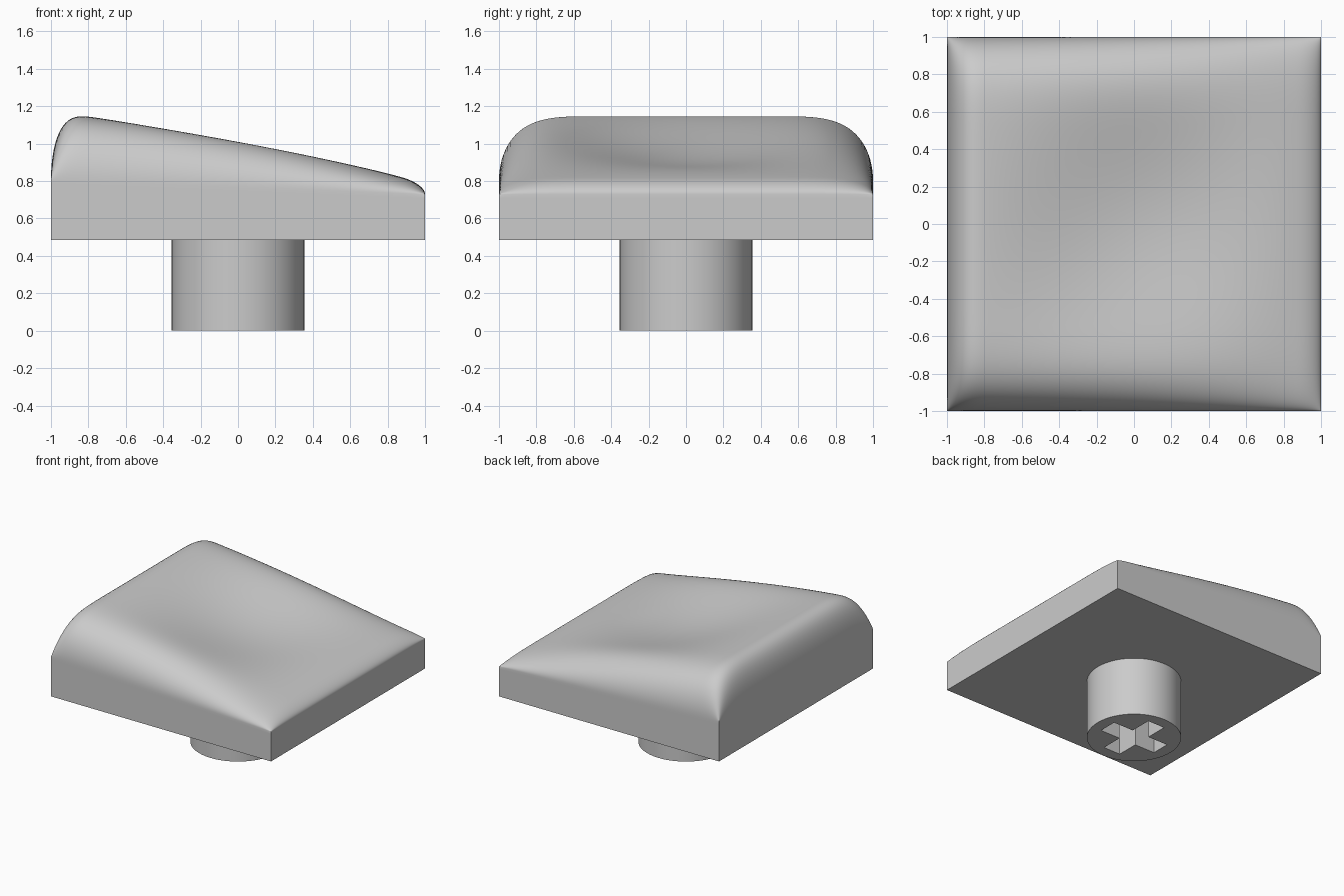
import bpy, bmesh, math
from mathutils import Vector

if "Cube" in bpy.data.objects:
    bpy.data.objects.remove(bpy.data.objects["Cube"])

BASE_Z = 0.485      # underside of the cap
STEM_R = 0.355
SEGMENTS = 72

grey = bpy.data.materials.new("light_grey")
grey.use_nodes = True
color = (0.6, 0.6, 0.6, 1)
grey.diffuse_color = color
grey.node_tree.nodes["Principled BSDF"].inputs["Base Color"].default_value = color


def make_object(name, bm):
    bmesh.ops.recalc_face_normals(bm, faces=bm.faces)
    mesh = bpy.data.meshes.new(name)
    bm.to_mesh(mesh)
    bm.free()
    mesh.materials.append(grey)
    obj = bpy.data.objects.new(name, mesh)
    bpy.context.collection.objects.link(obj)
    return obj


def activate(obj):
    bpy.ops.object.select_all(action="DESELECT")
    obj.select_set(True)
    bpy.context.view_layer.objects.active = obj


def rounding(inset, width, power):
    """Rise from 0 at the rim, vertical at first, to 1 at the given width."""
    t = min(max(inset / width, 0), 1)
    return math.sqrt(max(0, 1 - (1 - t) ** power))


def bump(t, reach):
    return max(0, 1 - (t / reach) ** 2) ** 2


def top_height(x, y):
    rim = 0.77 - 0.04 * x
    crown = 1.025 - 0.19 * x - 0.05 * x * x
    rise = rounding(1 + x, 0.22, 3.2) * rounding(1 - x, 0.14, 3)
    rise *= rounding(1 - abs(y), 0.55, 4)
    dish = 0.1 * bump(x, 0.85) * bump(y, 0.85)
    return rim + (crown - rim) * rise - dish


def extrude_rim(bm, edges, new_z):
    made = bmesh.ops.extrude_edge_only(bm, edges=edges)["geom"]
    for v in made:
        if isinstance(v, bmesh.types.BMVert):
            v.co.z = new_z(v.co.z)
    return [e for e in made if isinstance(e, bmesh.types.BMEdge)
            and len(e.link_faces) == 1]


# Cap: sloped, dished top with finer rows toward the rim, then flat walls
bm = bmesh.new()
bmesh.ops.create_grid(bm, x_segments=SEGMENTS, y_segments=SEGMENTS, size=1)
for v in bm.verts:
    x, y = (math.sin(c * math.pi / 2) for c in v.co.xy)
    v.co = Vector((x, y, top_height(x, y)))
rim_edges = [e for e in bm.edges if e.is_boundary]
rim_edges = extrude_rim(bm, rim_edges, lambda z: z - 0.02)
rim_edges = extrude_rim(bm, rim_edges, lambda z: BASE_Z)
bmesh.ops.contextual_create(bm, geom=rim_edges)
cap = make_object("cap", bm)

# Stem: round post under the cap
bm = bmesh.new()
height = BASE_Z + 0.01
bmesh.ops.create_cone(bm, cap_ends=True, segments=96, radius1=STEM_R,
                      radius2=STEM_R, depth=height)
bmesh.ops.translate(bm, verts=bm.verts, vec=(0, 0, height / 2))
stem = make_object("stem", bm)

# Cross-shaped socket cut up into the stem
bm = bmesh.new()
arm, half = 0.26, 0.077
outline = []
for quarter in range(4):
    a = quarter * math.pi / 2
    for px, py in ((arm, -half), (arm, half), (half, half)):
        outline.append(bm.verts.new((px * math.cos(a) - py * math.sin(a),
                                     px * math.sin(a) + py * math.cos(a), -0.1)))
face = bm.faces.new(outline)
walls = bmesh.ops.extrude_face_region(bm, geom=[face])["geom"]
for v in walls:
    if isinstance(v, bmesh.types.BMVert):
        v.co.z = BASE_Z - 0.03
cutter = make_object("socket_cutter", bm)
cutter.hide_render = True

cut = stem.modifiers.new("socket", "BOOLEAN")
cut.operation = "DIFFERENCE"
cut.solver = "EXACT"
cut.object = cutter
activate(stem)
bpy.ops.object.modifier_apply(modifier=cut.name)
bpy.data.objects.remove(cutter)

for obj in (cap, stem):
    activate(obj)
    bpy.ops.object.shade_smooth_by_angle(angle=math.radians(35))
